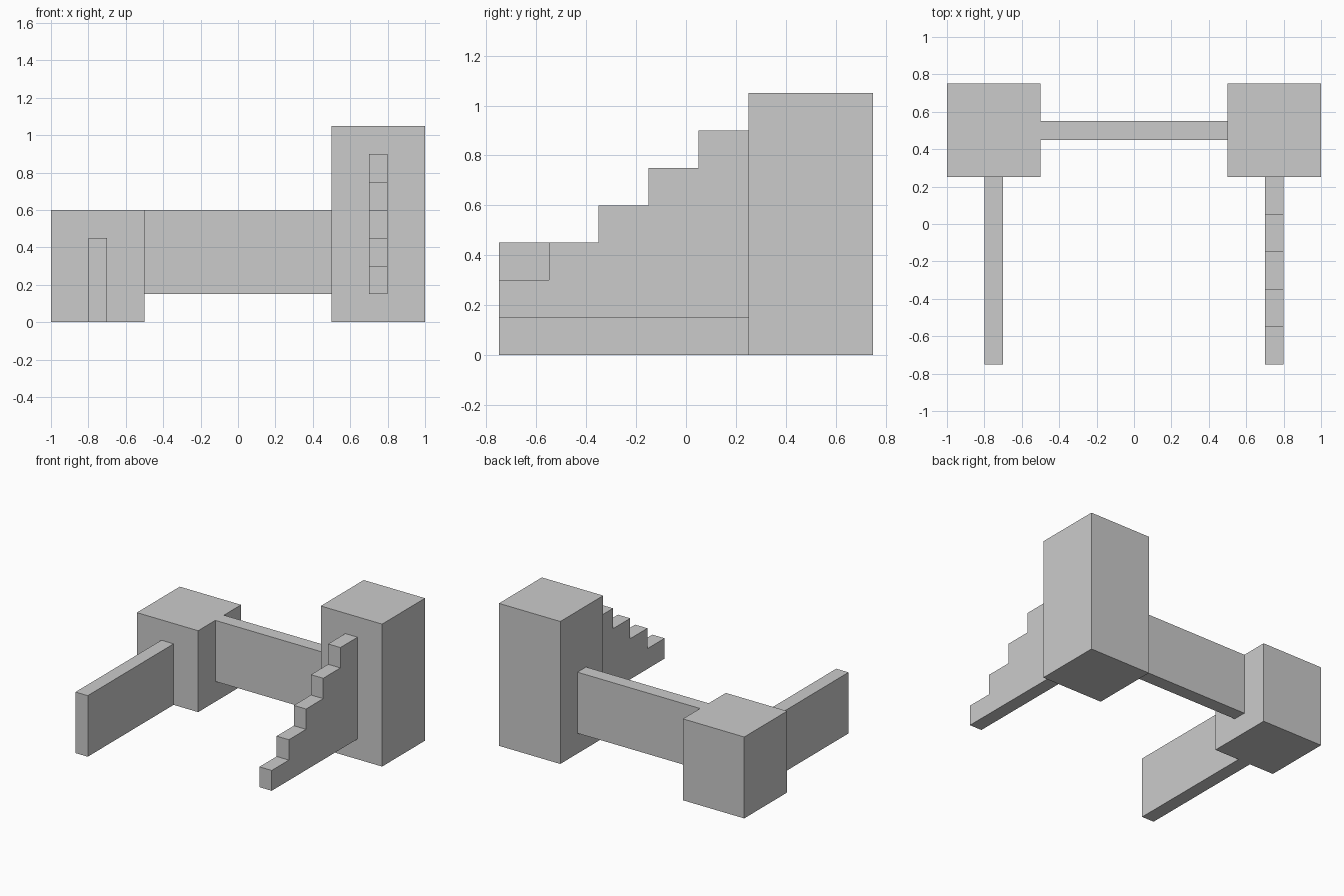
import bpy
import bmesh

if "Cube" in bpy.data.objects:
    bpy.data.objects.remove(bpy.data.objects["Cube"])


def prism(name, profile, x0, x1):
    """Extrude a (y, z) profile along x from x0 to x1."""
    bm = bmesh.new()
    face = bm.faces.new([bm.verts.new((x0, y, z)) for y, z in profile])
    ext = bmesh.ops.extrude_face_region(bm, geom=[face])
    moved = [g for g in ext["geom"] if isinstance(g, bmesh.types.BMVert)]
    bmesh.ops.translate(bm, verts=moved, vec=(x1 - x0, 0, 0))
    bmesh.ops.recalc_face_normals(bm, faces=bm.faces)
    mesh = bpy.data.meshes.new(name)
    bm.to_mesh(mesh)
    bm.free()
    obj = bpy.data.objects.new(name, mesh)
    bpy.context.collection.objects.link(obj)
    return obj


def box(name, x, y, z):
    """Axis-aligned box from (min, max) ranges."""
    profile = [(y[0], z[0]), (y[1], z[0]), (y[1], z[1]), (y[0], z[1])]
    return prism(name, profile, *x)


# Low and tall corner towers
box("low_tower", (-1.0, -0.5), (0.25, 0.75), (0.0, 0.6))
box("tall_tower", (0.5, 1.0), (0.25, 0.75), (0.0, 1.05))

# Raised wall linking the towers
box("linking_wall", (-0.5, 0.5), (0.45, 0.55), (0.15, 0.6))

# Plain wall running forward from the low tower
box("side_wall", (-0.8, -0.7), (-0.75, 0.25), (0.0, 0.45))

# Stepped wall climbing to the tall tower, with a raised flat underside
STEPS, RUN, RISE, FRONT, BASE = 5, 0.2, 0.15, -0.75, 0.15
stairs = [(FRONT + STEPS * RUN, BASE), (FRONT, BASE)]
for i in range(STEPS):
    top = BASE + (i + 1) * RISE
    stairs += [(FRONT + i * RUN, top), (FRONT + (i + 1) * RUN, top)]
prism("stepped_wall", stairs, 0.7, 0.8)
